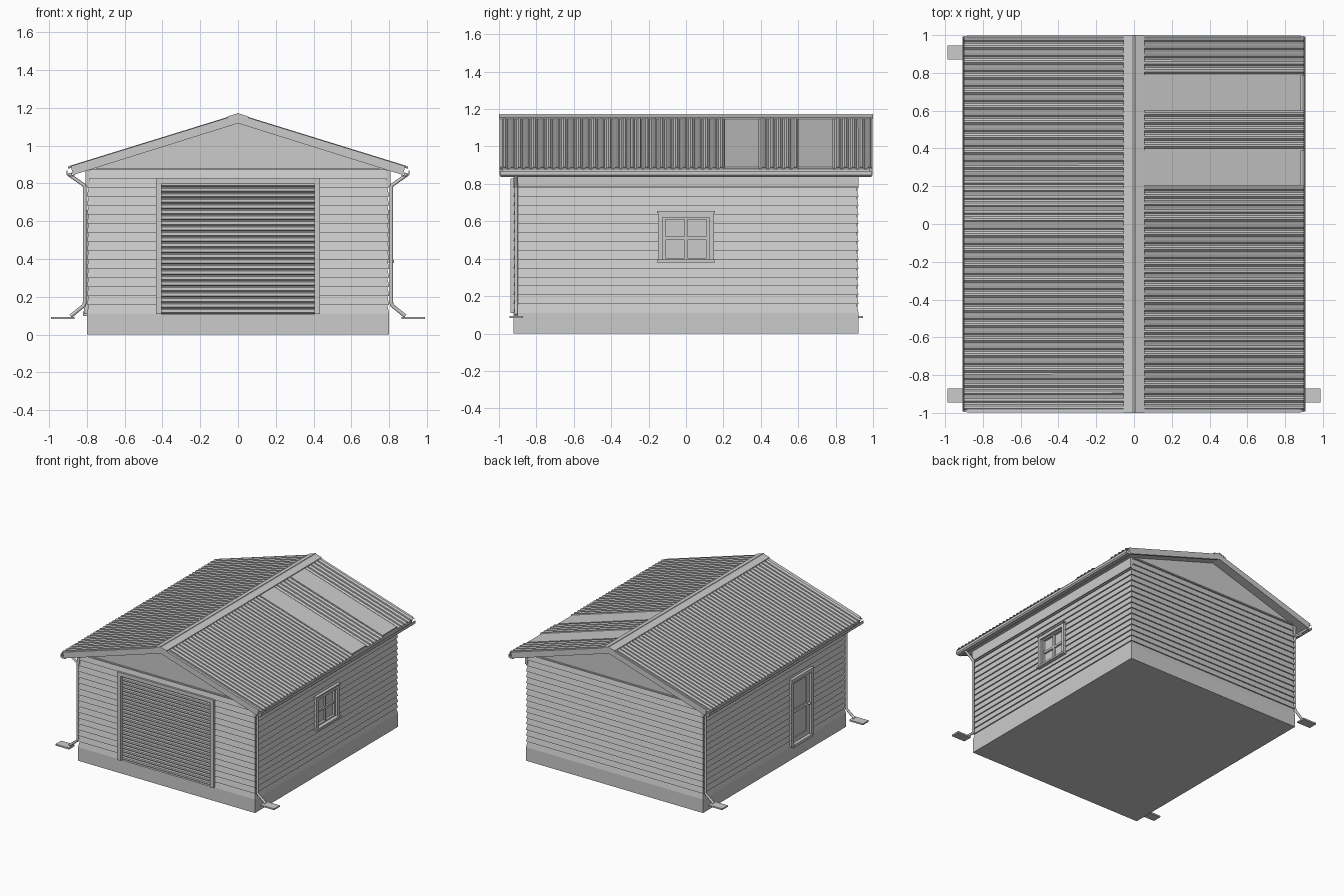
import bpy, bmesh, math

if "Cube" in bpy.data.objects:
    bpy.data.objects.remove(bpy.data.objects["Cube"])

def finish(name, bm):
    bmesh.ops.recalc_face_normals(bm, faces=bm.faces)
    me = bpy.data.meshes.new(name)
    bm.to_mesh(me)
    bm.free()
    ob = bpy.data.objects.new(name, me)
    bpy.context.collection.objects.link(ob)
    return ob

def boxes(name, specs):
    """One object from boxes given as (x0, x1, y0, y1, z0, z1)."""
    bm = bmesh.new()
    for x0, x1, y0, y1, z0, z1 in specs:
        vs = bmesh.ops.create_cube(bm, size=1)["verts"]
        for v in vs:
            v.co = ((x0 + x1) / 2 + v.co.x * (x1 - x0),
                    (y0 + y1) / 2 + v.co.y * (y1 - y0),
                    (z0 + z1) / 2 + v.co.z * (z1 - z0))
    return finish(name, bm)

def prism(name, profile, a, b, axis="y"):
    """Extrude a closed profile: (x, z) along y, or (y, z) along x."""
    bm = bmesh.new()
    place = (lambda p, t: (p[0], t, p[1])) if axis == "y" else (lambda p, t: (t, p[0], p[1]))
    ra, rb = [[bm.verts.new(place(p, t)) for p in profile] for t in (a, b)]
    n = len(profile)
    bm.faces.new(ra)
    bm.faces.new(rb)
    for i in range(n):
        bm.faces.new((ra[i], ra[(i + 1) % n], rb[(i + 1) % n], rb[i]))
    return finish(name, bm)

W, D = 0.80, 0.9225          # wall half sizes
BASE, TOP = 0.11, 0.873      # siding bottom and top
SLOPE = 0.309

# Foundation
boxes("foundation", [(-W, W, -D, D, 0, BASE)])

# Lap siding: stacked rings, each board leaning out at its lower edge
bm = bmesh.new()
boards = 16
pitch = (TOP - BASE) / boards
rings = []
for i in range(boards):
    for z, inset in ((BASE + i * pitch, 0), (BASE + (i + 1) * pitch, 0.010)):
        x, y = W - inset, D - inset
        rings.append([bm.verts.new((sx * x, sy * y, z))
                      for sx, sy in ((-1, -1), (1, -1), (1, 1), (-1, 1))])
for lo, hi in zip(rings, rings[1:]):
    for k in range(4):
        bm.faces.new((lo[k], lo[(k + 1) % 4], hi[(k + 1) % 4], hi[k]))
bm.faces.new(rings[0])
bm.faces.new(rings[-1])
walls = finish("siding_walls", bm)

# Openings for garage door, window and side door
cutters = [("garage_opening", (-0.41, 0.41, -1.0, -0.885, 0.105, 0.81)),
           ("window_opening", (0.755, 0.9, -0.135, 0.135, 0.39, 0.635)),
           ("side_door_opening", (-0.9, -0.77, -0.465, -0.22, 0.105, 0.64))]
for name, spec in cutters:
    c = boxes(name, [spec])
    c.hide_render = True
    c.hide_viewport = True
    c.display_type = "WIRE"
    m = walls.modifiers.new(name, "BOOLEAN")
    m.operation = "DIFFERENCE"
    m.solver = "EXACT"
    m.object = c

# Gable infill and the thin trim under it
prism("gable_ends", [(-W, TOP), (W, TOP), (0, TOP + W * SLOPE)], -D + 0.004, D - 0.004)
boxes("gable_trim", [(-0.78, 0.78, s * D - 0.006, s * D + 0.006, 0.872, 0.882) for s in (-1, 1)])

# Frieze boards under the eaves
for s in (-1, 1):
    boxes("frieze_board", [(s * 0.785, s * 0.808, -D, D, 0.787, 0.885)])

# Roof slab and barge boards
def chevron(top, bottom, xe):
    return [(0, top), (xe, top - SLOPE * xe), (xe - 0.012, bottom - SLOPE * xe),
            (0, bottom), (-xe + 0.012, bottom - SLOPE * xe), (-xe, top - SLOPE * xe)]
prism("roof_deck", chevron(1.155, 1.122, 0.875), -0.985, 0.985)
for s in (-1, 1):
    prism("barge_board", chevron(1.165, 1.118, 0.885), s * 0.98, s * 0.998)

# Corrugated roofing, ribs running down the slope; flat skylight strips on the right
skylights = [(0.205, 0.39), (0.60, 0.785)]

def corrugated(name, s, y0, y1, period=0.04, amp=0.005):
    bm = bmesh.new()
    pts = []
    n = round((y1 - y0) / period)
    p = (y1 - y0) / n
    for i in range(n):
        pts += [(y0 + (i + f) * p, h * amp) for f, h in ((0, -1), (0.25, -1), (0.5, 1), (0.75, 1))]
    pts.append((y1, -amp))
    rows = [[bm.verts.new((s * x, y, 1.162 - SLOPE * x + h)) for y, h in pts] for x in (0.0, 0.9)]
    for i in range(len(pts) - 1):
        bm.faces.new((rows[0][i], rows[0][i + 1], rows[1][i + 1], rows[1][i]))
    ob = finish(name, bm)
    m = ob.modifiers.new("thickness", "SOLIDIFY")
    m.thickness = 0.003
    m.offset = 0

corrugated("roofing_left", -1, -0.995, 0.995)
for a, b in ((-0.995, 0.205), (0.39, 0.60), (0.785, 0.995)):
    corrugated("roofing_right", 1, a, b)
for a, b in skylights:
    prism("skylight_strip", [(0.03, 1.165 - SLOPE * 0.03), (0.885, 1.165 - SLOPE * 0.885),
                             (0.885, 1.155 - SLOPE * 0.885), (0.03, 1.155 - SLOPE * 0.03)], a, b)

# Ridge cap with a small central roll
cap = [(0.055, 1.155), (0.055, 1.146), (0, 1.163), (-0.055, 1.146), (-0.055, 1.155),
       (-0.008, 1.169), (-0.004, 1.174), (0.004, 1.174), (0.008, 1.169)]
prism("ridge_cap", cap, -1, 1)

# Gutters
for s in (-1, 1):
    u = [(0.866, 0.88), (0.866, 0.838), (0.898, 0.838), (0.908, 0.848), (0.908, 0.868),
         (0.903, 0.868), (0.903, 0.85), (0.896, 0.843), (0.871, 0.843), (0.871, 0.88)]
    prism("gutter", [(s * x, z) for x, z in u], -0.993, 0.993)

# Downspouts and splash blocks
for s, y in ((1, -0.908), (-1, -0.908), (-1, 0.908)):
    cu = bpy.data.curves.new("downspout", "CURVE")
    cu.dimensions = "3D"
    cu.bevel_depth = 0.010
    cu.bevel_resolution = 2
    cu.use_fill_caps = True
    path = [(0.89, 0.855), (0.885, 0.84), (0.813, 0.79), (0.811, 0.775),
            (0.811, 0.17), (0.815, 0.155), (0.885, 0.098)]
    sp = cu.splines.new("POLY")
    sp.points.add(len(path) - 1)
    for p, (x, z) in zip(sp.points, path):
        p.co = (s * x, y, z, 1)
    bpy.context.collection.objects.link(bpy.data.objects.new("downspout", cu))
    boxes("splash_block", [(s * 0.865, s * 0.988, y - 0.037, y + 0.037, 0.082, 0.094)])

# Roller garage door and its frame
n, z0, z1 = 24, BASE, 0.81
p = (z1 - z0) / n
slats = [(-0.885, z1), (-0.885, z0)]
for i in range(n):
    slats += [(dy - 0.905, z0 + (i + f) * p) for f, dy in ((0.02, 0), (0.25, -0.009), (0.75, -0.009), (0.95, 0))]
prism("roller_door", slats, -0.41, 0.41, "x")
boxes("garage_frame", [(-0.435, -0.405, -0.937, -0.885, BASE, 0.80),
                       (0.405, 0.435, -0.937, -0.885, BASE, 0.80),
                       (-0.435, 0.435, -0.937, -0.885, 0.80, 0.83)])

# Window: casing, sill, sash with four panes
boxes("window_casing", [(0.77, 0.813, -0.15, -0.125, 0.39, 0.645),
                        (0.77, 0.813, 0.125, 0.15, 0.39, 0.645),
                        (0.77, 0.813, -0.125, 0.125, 0.62, 0.645),
                        (0.77, 0.82, -0.155, 0.155, 0.645, 0.656),
                        (0.77, 0.825, -0.155, 0.155, 0.38, 0.395)])
boxes("window_sash", [(0.77, 0.795, -0.127, -0.11, 0.393, 0.622),
                      (0.77, 0.795, 0.11, 0.127, 0.393, 0.622),
                      (0.77, 0.795, -0.11, 0.11, 0.61, 0.622),
                      (0.77, 0.795, -0.11, 0.11, 0.393, 0.405),
                      (0.772, 0.79, -0.11, 0.11, 0.50, 0.518),
                      (0.772, 0.79, -0.008, 0.008, 0.405, 0.61)])
boxes("window_glass", [(0.760, 0.776, -0.127, 0.127, 0.393, 0.622)])

# Side door: frame, rails and stiles around two recessed panels, knob
ya, yb = -0.485, -0.20
boxes("side_door_frame", [(-0.815, -0.775, ya, ya + 0.027, BASE, 0.635),
                          (-0.815, -0.775, yb - 0.027, yb, BASE, 0.635),
                          (-0.818, -0.775, ya, yb, 0.632, 0.66),
                          (-0.82, -0.775, ya + 0.02, yb - 0.02, 0.10, 0.122)])
boxes("side_door_panels", [(-0.785, -0.765, -0.46, -0.225, BASE, 0.64)])
boxes("side_door_rails", [(-0.793, -0.775, -0.46, -0.425, 0.122, 0.632),
                          (-0.793, -0.775, -0.26, -0.225, 0.122, 0.632)] +
      [(-0.793, -0.775, -0.425, -0.26, a, b) for a, b in ((0.122, 0.16), (0.36, 0.39), (0.60, 0.632))])
bpy.ops.mesh.primitive_uv_sphere_add(segments=12, ring_count=8, radius=0.011, location=(-0.803, -0.442, 0.375))
knob = bpy.context.object
knob.name = "door_knob"
bpy.ops.object.shade_smooth_by_angle()
